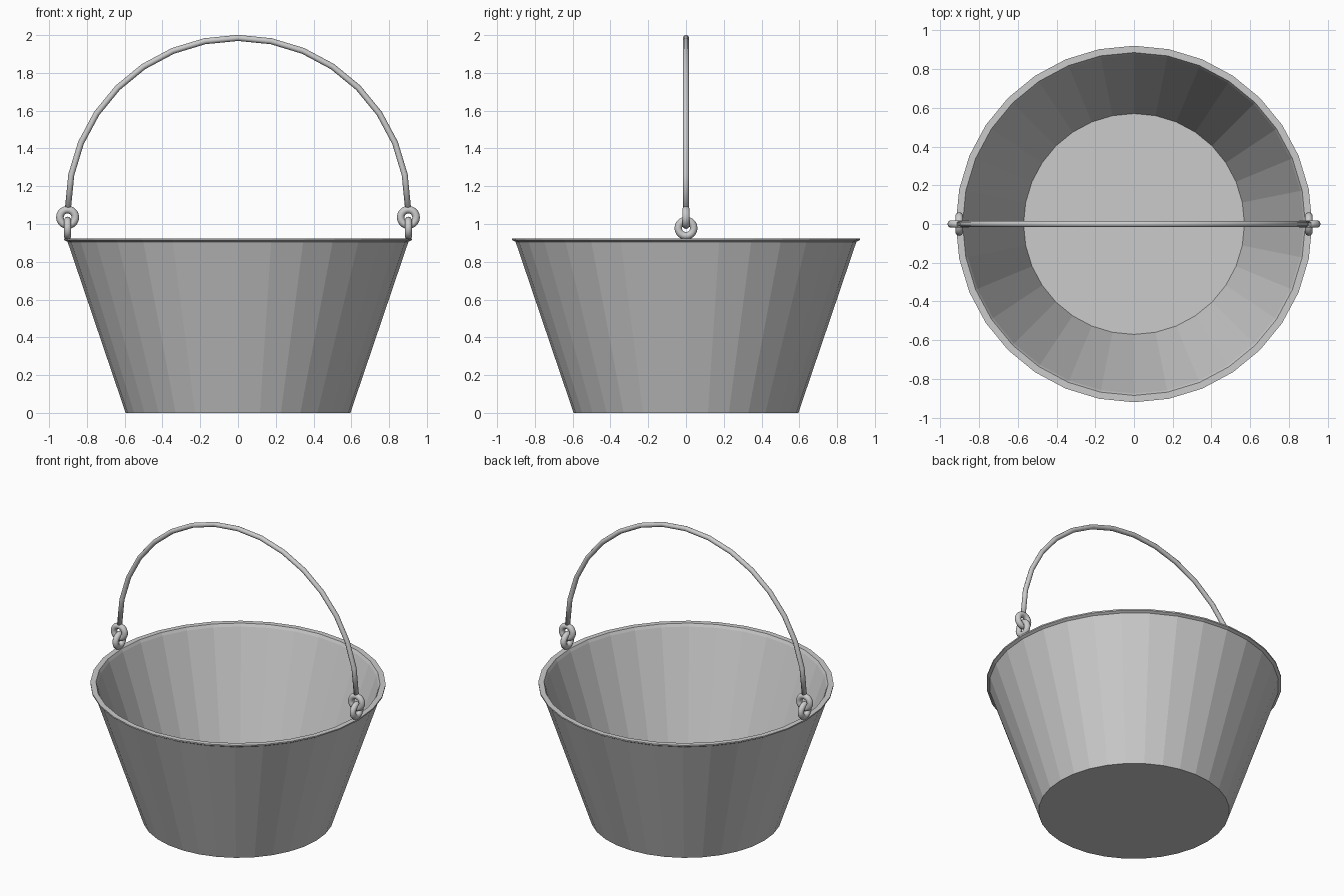
import bpy, bmesh
from math import sin, cos, pi

if "Cube" in bpy.data.objects:
    bpy.data.objects.remove(bpy.data.objects["Cube"])

SIDES = 32


def make_object(name, bm, smooth):
    bmesh.ops.recalc_face_normals(bm, faces=bm.faces)
    for f in bm.faces:
        f.smooth = smooth
    mesh = bpy.data.meshes.new(name)
    bm.to_mesh(mesh)
    bm.free()
    obj = bpy.data.objects.new(name, mesh)
    bpy.context.collection.objects.link(obj)
    return obj


def lathe(name, profile):
    """Revolve (radius, z) points; both ends are closed with a flat disc."""
    bm = bmesh.new()
    rings = [[bm.verts.new((r * cos(2 * pi * i / SIDES), r * sin(2 * pi * i / SIDES), z))
              for i in range(SIDES)] for r, z in profile]
    for a, b in zip(rings, rings[1:]):
        for i in range(SIDES):
            j = (i + 1) % SIDES
            bm.faces.new((a[i], a[j], b[j], b[i]))
    bm.faces.new(rings[0])
    bm.faces.new(rings[-1])
    return make_object(name, bm, False)


def tube_arc(name, centre, radius, thick, axis, segs, sweep=2 * pi, sides=10):
    """Round tube along an upright arc; axis 'x' or 'y' is its in-plane direction."""
    bm = bmesh.new()
    closed = sweep > 1.99 * pi
    rings = []
    for i in range(segs if closed else segs + 1):
        a = sweep * i / segs
        ring = []
        for k in range(sides):
            t = 2 * pi * k / sides
            r, side = radius + thick * cos(t), thick * sin(t)
            u, w = r * cos(a), r * sin(a)
            p = (u, side, w) if axis == 'x' else (side, u, w)
            ring.append(bm.verts.new([p[n] + centre[n] for n in range(3)]))
        rings.append(ring)
    pairs = list(zip(rings, rings[1:]))
    if closed:
        pairs.append((rings[-1], rings[0]))
    else:
        bm.faces.new(rings[0])
        bm.faces.new(rings[-1])
    for a, b in pairs:
        for k in range(sides):
            m = (k + 1) % sides
            bm.faces.new((a[k], a[m], b[m], b[k]))
    return make_object(name, bm, True)


# Tapered bucket: outer wall, thin flared lip, inner wall and floor
lathe("bucket", [(0.595, 0), (0.902, 0.905), (0.92, 0.915), (0.92, 0.924),
                 (0.885, 0.924), (0.875, 0.905), (0.57, 0.02)])

# Arched wire handle
tube_arc("handle", (0, 0, 1.085), 0.9, 0.016, 'x', 16, pi)

# Linked rings on each side: lug on the rim, eye at the handle end
for label, s in (("left", -1), ("right", 1)):
    tube_arc(f"rim_lug_{label}", (s * 0.902, 0, 0.978), 0.041, 0.02, 'y', 20)
    tube_arc(f"handle_eye_{label}", (s * 0.902, 0, 1.035), 0.041, 0.02, 'x', 20)
